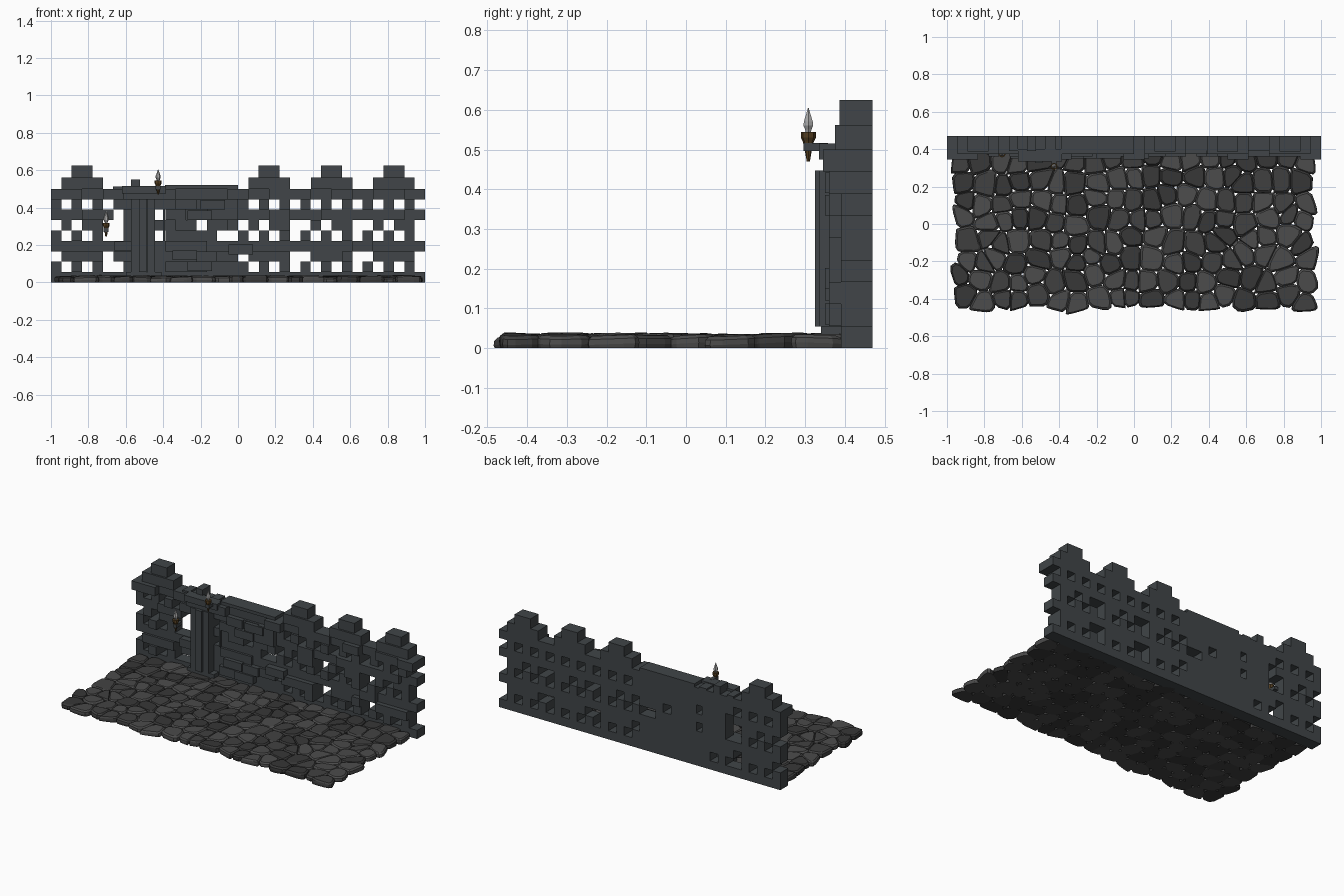
import bpy, bmesh, math, random
from mathutils import Vector

if "Cube" in bpy.data.objects:
    bpy.data.objects.remove(bpy.data.objects["Cube"])

random.seed(7)


def material(name, r, g, b):
    m = bpy.data.materials.new(name)
    m.diffuse_color = (r, g, b, 1)
    m.use_nodes = True
    m.node_tree.nodes["Principled BSDF"].inputs["Base Color"].default_value = m.diffuse_color
    return m


SLATE = material("slate", 0.052, 0.060, 0.065)
COBBLE = [material("cobble_light", 0.07, 0.07, 0.07),
          material("cobble_mid", 0.052, 0.052, 0.052),
          material("cobble_dark", 0.038, 0.038, 0.038)]
WOOD = material("wood", 0.09, 0.05, 0.015)
STEEL = material("pale_flame", 0.4, 0.4, 0.4)


def finish(bm, name, mats):
    bmesh.ops.recalc_face_normals(bm, faces=bm.faces)
    me = bpy.data.meshes.new(name)
    bm.to_mesh(me)
    bm.free()
    for m in mats:
        me.materials.append(m)
    ob = bpy.data.objects.new(name, me)
    bpy.context.collection.objects.link(ob)
    return ob


def box(bm, x0, x1, y0, y1, z0, z1):
    vs = bmesh.ops.create_cube(bm, size=1)["verts"]
    for v in vs:
        v.co = Vector((x0 + (v.co.x + .5) * (x1 - x0),
                       y0 + (v.co.y + .5) * (y1 - y0),
                       z0 + (v.co.z + .5) * (z1 - z0)))


# Brick wall: rows of cells from the top down, '.' marks an opening
C = 1 / 18
BACK = 0.47
MODULE = ["######", "#.#.#.", "######", ".#.##.", "#.#.#.",
          "######", ".####.", "#.#.#.", "######"]
RUINED = ["############", "############", ".###.#######", ".#######.###",
          ".###.#####..", "############", "############", ".#.#########",
          "############"]
bm = bmesh.new()
for i in range(9):
    row = MODULE[i] + RUINED[i] + MODULE[i] * 3
    z = (8 - i) * C
    k = 0
    while k < 36:
        if row[k] == ".":
            k += 1
            continue
        n = 1
        limit = random.choice((2, 3))
        while k + n < 36 and row[k + n] == "#" and n < limit:
            n += 1
        front = random.choice((0.39, 0.39, 0.375, 0.36))
        if i == 8 or k == 0 or k + n == 36:
            front = 0.39
        if i == 0 and random.random() < .4:
            front = 0.345
        box(bm, -1 + k * C, -1 + (k + n) * C, front, BACK, z, z + C)
        k += n
finish(bm, "brick_wall", [SLATE])

# Stepped battlements
bm = bmesh.new()
for c in (-5 / 6, 1 / 6, 1 / 2, 5 / 6):
    for s in (-1, 1):
        box(bm, min(c, c + s * .111), max(c, c + s * .111), .375, BACK, .5, .562)
    box(bm, c - .056, c + .056, .387, BACK, .562, .625)
finish(bm, "battlements", [SLATE])

# Ruined top edge and loose infill bricks
bm = bmesh.new()
box(bm, -.389, 0, .375, BACK, .5, .52)
box(bm, -.572, -.525, .39, BACK, .5, .55)
box(bm, -.667, -.62, .39, BACK, .5, .512)
box(bm, -.475, -.42, .39, BACK, .5, .51)
box(bm, -.402, -.389, .38, BACK, .222, .389)
for x, z in ((-.27, .334), (-.35, .12), (-.66, .167), (-.2, .39), (-.27, .06), (-.05, .15)):
    box(bm, x, x + .13, .35, .40, z, z + .052)
finish(bm, "broken_top_bricks", [SLATE])

# Fluted pillar with a capital
bm = bmesh.new()
for x, y in ((-.572, .335), (-.53, .325), (-.485, .335)):
    box(bm, x, x + .042, y, .40, .055, .447)
box(bm, -.60, -.41, .34, .40, .02, .055)
box(bm, -.60, -.41, .345, .40, .447, .475)
box(bm, -.62, -.385, .335, .40, .475, .515)
finish(bm, "pillar", [SLATE])


# Cobbled floor: one clipped cell per stone
def clip(poly, mid, nrm):
    out = []
    for a, b in zip(poly, poly[1:] + poly[:1]):
        da, db = (a - mid).dot(nrm), (b - mid).dot(nrm)
        if da <= 0:
            out.append(a)
        if da * db < 0:
            out.append(a.lerp(b, da / (da - db)))
    return out


def soften(poly):
    out = []
    for a, b in zip(poly, poly[1:] + poly[:1]):
        if (b - a).length > .012:
            out += [a.lerp(b, .22), a.lerp(b, .78)]
        else:
            out.append(a.lerp(b, .5))
    return out


NX, NY = 19, 8
X0, Y0, DX, DY = -.965, -.45, 1.93 / NX, .84 / NY
seeds = {}
for i in range(-1, NX + 1):
    for j in range(-1, NY + 1):
        inside = 0 <= i < NX and 0 <= j < NY
        a = .33 if inside else .12
        seeds[i, j] = Vector((X0 + (i + .5 + random.uniform(-a, a)) * DX,
                              Y0 + (j + .5 + random.uniform(-a, a)) * DY))
bm = bmesh.new()
for i in range(NX):
    for j in range(NY):
        p = seeds[i, j]
        poly = [p + Vector(d) * .15 for d in ((-1, -1), (1, -1), (1, 1), (-1, 1))]
        for di in range(-2, 3):
            for dj in range(-2, 3):
                q = seeds.get((i + di, j + dj))
                if q is not None and q != p:
                    poly = clip(poly, (p + q) / 2, q - p)
        poly = soften(poly)
        c = sum(poly, Vector((0, 0))) / len(poly)
        h = random.uniform(.030, .036)
        tx, ty = random.uniform(-.06, .06), random.uniform(-.06, .06)
        tone = random.randrange(3)
        rings = []
        for scale, z in ((1.0, 0), (1.05, h * .35), (1.02, h * .75), (.86, h)):
            ring = []
            for v in poly:
                w = c + (v - c) * scale
                tilt = (w.x - c.x) * tx + (w.y - c.y) * ty if z else 0
                ring.append(bm.verts.new((w.x, w.y, z + tilt)))
            rings.append(ring)
        faces = [bm.faces.new(rings[0][::-1]), bm.faces.new(rings[-1])]
        n = len(poly)
        for lo, hi in zip(rings, rings[1:]):
            for m in range(n):
                faces.append(bm.faces.new((lo[m], lo[(m + 1) % n], hi[(m + 1) % n], hi[m])))
        for f in faces:
            f.material_index = tone
finish(bm, "cobbled_floor", COBBLE)


# Wall torches: lathed handle and flame
def lathe(name, profile, loc, mat, sides=8):
    bm = bmesh.new()
    rings = [[bm.verts.new((loc[0] + r * math.cos(math.tau * k / sides),
                            loc[1] + r * math.sin(math.tau * k / sides),
                            loc[2] + z)) for k in range(sides)] for r, z in profile]
    for lo, hi in zip(rings, rings[1:]):
        for k in range(sides):
            bm.faces.new((lo[k], lo[(k + 1) % sides], hi[(k + 1) % sides], hi[k]))
    bm.faces.new(rings[0][::-1])
    bm.faces.new(rings[-1])
    return finish(bm, name, [mat])


def torch(x, y, z):
    lathe("torch_handle", ((.004, 0), (.010, .035), (.011, .04), (.014, .05),
                           (.019, .06), (.019, .074), (.012, .074)), (x, y, z), WOOD)
    lathe("torch_flame", ((.006, .07), (.009, .08), (.014, .09), (.013, .1),
                          (.006, .12), (.001, .135)), (x, y, z), STEEL, 6)
    bm = bmesh.new()
    box(bm, x - .013, x + .013, y - .012, y + .05, z + .026, z + .046)
    finish(bm, "torch_bracket", [SLATE])


torch(-.427, .308, .47)
torch(-.705, .375, .245)
